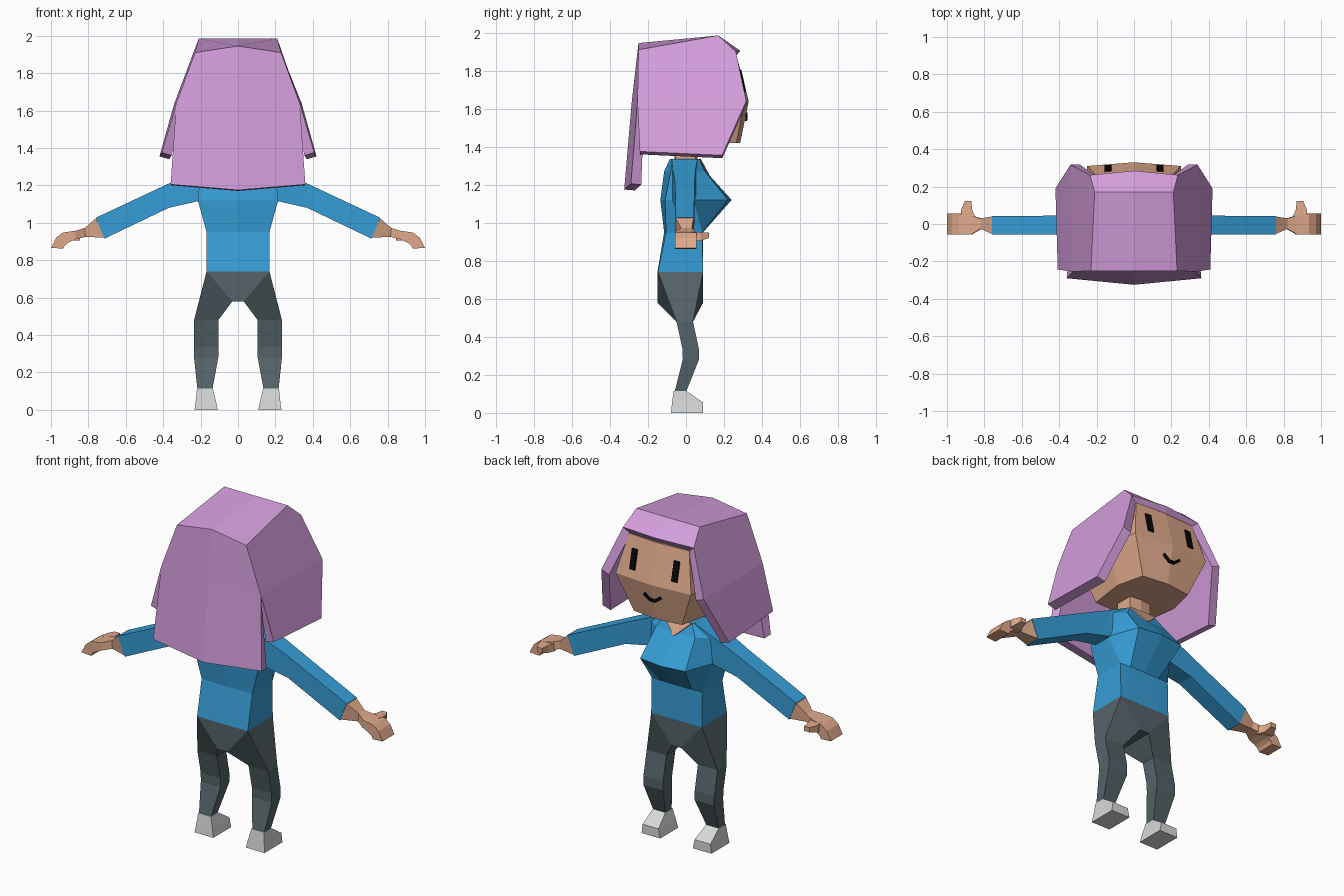
import bpy, bmesh


def material(name, r, g, b):
    m = bpy.data.materials.new(name)
    m.diffuse_color = (r, g, b, 1)
    return m


PINK = material("pink hair", 0.66, 0.34, 0.72)
BLUE = material("blue shirt", 0.037, 0.34, 0.68)
SKIN = material("skin", 0.74, 0.40, 0.26)
GREY = material("grey trousers", 0.09, 0.125, 0.14)
WHITE = material("white shoe", 0.68, 0.69, 0.69)
BLACK = material("black", 0.002, 0.002, 0.002)


def build(name, verts, faces, mat, mirror=False, thick=0):
    """Flat-shaded mesh object, optionally mirrored in x and thickened inward."""
    bm = bmesh.new()
    vs = [bm.verts.new(v) for v in verts]
    for f in faces:
        bm.faces.new([vs[i] for i in f])
    bmesh.ops.recalc_face_normals(bm, faces=bm.faces)
    me = bpy.data.meshes.new(name)
    bm.to_mesh(me)
    bm.free()
    me.materials.append(mat)
    ob = bpy.data.objects.new(name, me)
    bpy.context.collection.objects.link(ob)
    if mirror:
        ob.modifiers.new("mirror", 'MIRROR').use_clip = True
    if thick:
        s = ob.modifiers.new("thickness", 'SOLIDIFY')
        s.thickness, s.offset = thick, -1
    return ob


def loft(name, rings, mat, mirror=False):
    """Skin closed rings of equal length and cap both ends."""
    n = len(rings[0])
    faces = [list(range(n)), list(range((len(rings) - 1) * n, len(rings) * n))]
    for r in range(len(rings) - 1):
        for i in range(n):
            a, b = r * n + i, r * n + (i + 1) % n
            faces.append([a, b, b + n, a + n])
    return build(name, [v for ring in rings for v in ring], faces, mat, mirror)


def sym(z, pts):
    """Full horizontal ring from a half outline running back centre to front centre."""
    return [(x, y, z) for x, y in pts] + [(-x, y, z) for x, y in pts[-2:0:-1]]


def flat(z, x0, x1, y0, y1):
    return [(x0, y0, z), (x1, y0, z), (x1, y1, z), (x0, y1, z)]


def limb(xb, xt, y0, y1, zb, zt):
    """Ring across an arm, with separate x at its bottom and top."""
    return [(xb, y0, zb), (xb, y1, zb), (xt, y1, zt), (xt, y0, zt)]


# Shirt body with chest ridge
loft("shirt_body", [
    sym(0.74, [(0, -.15), (.168, -.148), (.168, .09), (.1, .09), (0, .09)]),
    sym(0.95, [(0, -.115), (.168, -.105), (.168, .085), (.1, .09), (0, .09)]),
    sym(1.12, [(0, -.135), (.215, -.11), (.215, .04), (.15, .22), (0, .24)]),
    sym(1.27, [(0, -.115), (.2, -.08), (.2, .045), (.13, .10), (0, .105)]),
    sym(1.335, [(0, -.085), (.1, -.07), (.1, .055), (.09, .07), (0, .07)]),
], BLUE)

# Skin at the neckline and the neck
build("neckline", [(-.09, .077, 1.338), (.09, .077, 1.338), (0, .122, 1.255)],
      [(0, 1, 2)], SKIN, thick=0.008)
loft("neck", [sym(z, [(0, -.06), (.07, -.055), (.07, .05), (0, .06)])
              for z in (1.30, 1.44)], SKIN)

# Sleeves
loft("sleeve", [
    limb(.12, .10, -.075, .06, 1.13, 1.333),
    limb(.215, .215, -.07, .05, 1.115, 1.28),
    limb(.37, .37, -.057, .045, 1.08, 1.21),
    limb(.714, .76, -.055, .042, .915, 1.027),
], BLUE, True)

# Hands
loft("hand", [
    limb(.714, .76, -.053, .04, .92, 1.024),
    limb(.815, .82, -.026, .03, .925, .972),
    limb(.865, .87, -.055, .045, .912, .957),
    limb(.905, .935, -.057, .055, .895, .948),
    limb(.925, .972, -.057, .055, .88, .92),
    limb(.935, 1.0, -.057, .055, .862, .866),
], SKIN, True)
loft("thumb", [
    [(x0, y, z0), (x1, y, z0), (x1, y, z1), (x0, y, z1)]
    for y, x0, x1, z0, z1 in [(.03, .845, .92, .905, .952),
                              (.075, .865, .925, .905, .95),
                              (.122, .87, .905, .92, .948)]
], SKIN, True)

# Hips: a waist ring narrowing to the crotch and two leg tops
build("hips", [
    (0, -.15, .74), (.168, -.148, .74), (.168, .09, .74), (0, .09, .74),
    (0, -.15, .58), (.03, -.15, .58), (.03, .09, .58), (0, .09, .58),
    (.105, -.05, .48), (.235, -.05, .48), (.235, .037, .48), (.105, .037, .48),
], [(0, 1, 5, 4), (1, 9, 8, 5), (3, 2, 6, 7), (2, 10, 11, 6),
    (1, 2, 10, 9), (5, 8, 11, 6), (4, 5, 6, 7)], GREY, True)

# Legs and shoes
loft("leg", [
    flat(.48, .105, .235, -.05, .037),
    flat(.335, .105, .235, -.018, .068),
    flat(.28, .105, .235, -.017, .068),
    flat(.11, .137, .217, -.06, .0),
], GREY, True)
loft("shoe", [
    flat(0, .108, .232, -.08, .09),
    flat(.055, .12, .225, -.073, .09),
    flat(.115, .135, .219, -.065, .002),
], WHITE, True)

# Head
loft("head", [
    sym(1.42, [(0, -.13), (.17, -.12), (.20, .1), (.16, .265), (0, .285)]),
    sym(1.64, [(0, -.19), (.24, -.18), (.265, .1), (.25, .31), (0, .33)]),
    sym(1.87, [(0, -.19), (.19, -.18), (.19, .1), (.20, .255), (0, .268)]),
], SKIN)

# Hair: roof, fringe, side panels and long back panel as one thick shell
build("hair", [
    (0, -.25, 1.945), (.23, -.25, 1.91),                    # 0-1 rear of roof
    (0, .17, 1.985), (.21, .17, 1.985),                     # 2-3 crest
    (0, .285, 1.905), (.235, .262, 1.90),                   # 4-5 fringe edge
    (.34, .317, 1.64), (.42, .19, 1.355),                   # 6-7 side front
    (.408, -.243, 1.375), (.33, -.255, 1.64),               # 8-9 side rear
    (0, -.285, 1.64), (0, -.325, 1.175), (.36, -.29, 1.205),  # 10-12 back
], [(0, 2, 3, 1), (2, 4, 5, 3), (1, 3, 5, 6, 9), (9, 6, 7, 8),
    (0, 1, 9, 10), (10, 9, 12, 11)], PINK, True, 0.055)

# Eyes: thin slanted plates
build("eye", [(.122, .317, 1.69), (.158, .314, 1.69),
              (.158, .288, 1.805), (.122, .291, 1.805)],
      [(0, 1, 2, 3)], BLACK, True, 0.009)

# Mouth: thin bent stroke
build("mouth", [(0, .321, 1.535), (.018, .32, 1.535), (.06, .323, 1.565),
                (.052, .324, 1.58), (.014, .323, 1.552), (0, .324, 1.552)],
      [(0, 1, 4, 5), (1, 2, 3, 4)], BLACK, True, 0.009)
